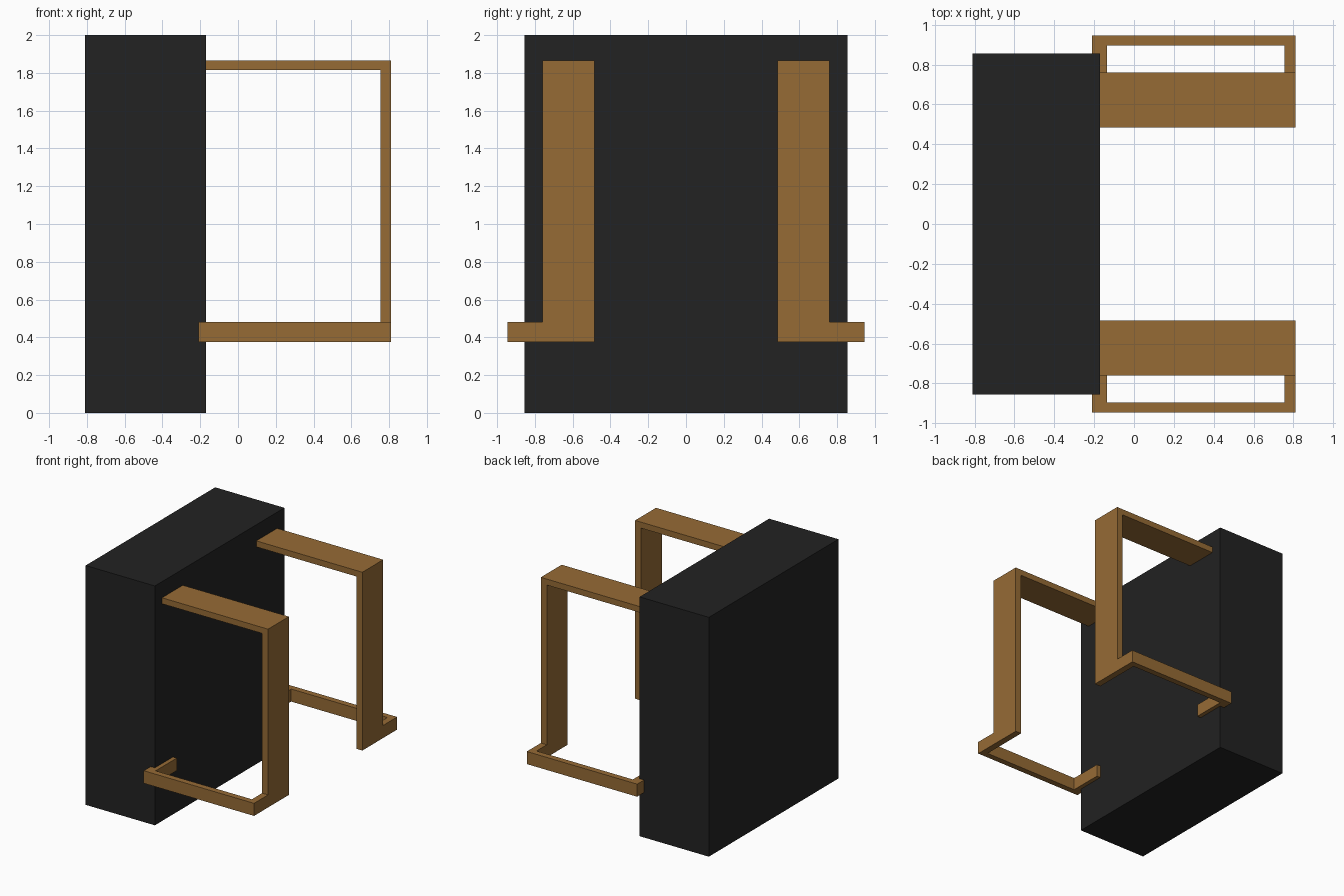
import bpy, bmesh
from mathutils import Vector

if "Cube" in bpy.data.objects:
    bpy.data.objects.remove(bpy.data.objects["Cube"])


def material(name, color):
    m = bpy.data.materials.new(name)
    m.diffuse_color = (*color, 1)
    m.use_nodes = True
    m.node_tree.nodes["Principled BSDF"].inputs["Base Color"].default_value = m.diffuse_color
    return m


black = material("black fabric", (0.016, 0.016, 0.016))
tan = material("tan leather", (0.305, 0.147, 0.036))


def extrude(name, points, offset, mat):
    """Closed flat outline pushed along offset into a solid."""
    bm = bmesh.new()
    face = bm.faces.new([bm.verts.new(p) for p in points])
    res = bmesh.ops.extrude_face_region(bm, geom=[face], use_keep_orig=True)
    moved = [v for v in res["geom"] if isinstance(v, bmesh.types.BMVert)]
    bmesh.ops.translate(bm, verts=moved, vec=Vector(offset))
    bmesh.ops.recalc_face_normals(bm, faces=bm.faces)
    mesh = bpy.data.meshes.new(name)
    bm.to_mesh(mesh)
    bm.free()
    mesh.materials.append(mat)
    obj = bpy.data.objects.new(name, mesh)
    bpy.context.collection.objects.link(obj)
    return obj


# Main bag block
extrude("bag_body",
        [(-0.81, -0.855, 0), (-0.17, -0.855, 0), (-0.17, 0.855, 0), (-0.81, 0.855, 0)],
        (0, 0, 2), black)

# Wide strap outline (x, z): top bar bending into the vertical front band
strap = [(-0.18, 1.865), (0.81, 1.865), (0.81, 0.375),
         (0.755, 0.375), (0.755, 1.815), (-0.18, 1.815)]
# Lower strap outline (x, y): steps outward, runs back, hooks in behind
lower = [(0.755, 0.76), (0.81, 0.76), (0.81, 0.945), (-0.21, 0.945),
         (-0.21, 0.615), (-0.135, 0.615), (-0.135, 0.895), (0.755, 0.895)]

for side, s in (("left", -1), ("right", 1)):
    extrude(f"{side}_shoulder_strap", [(x, s * 0.485, z) for x, z in strap],
            (0, s * 0.275, 0), tan)
    extrude(f"{side}_lower_strap", [(x, s * y, 0.375) for x, y in lower],
            (0, 0, 0.105), tan)
